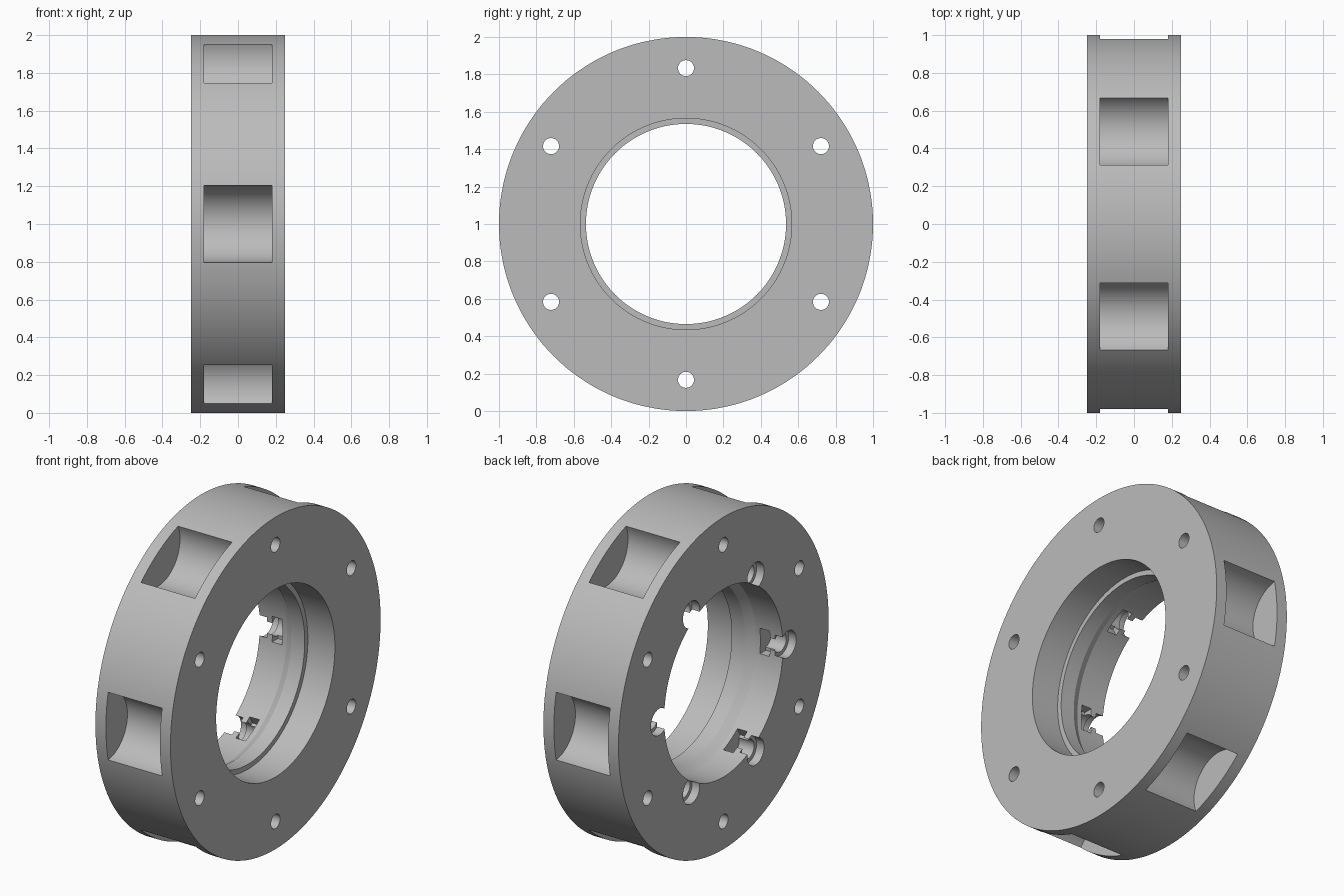
import bpy, bmesh, math
from mathutils import Matrix, Vector

if "Cube" in bpy.data.objects:
    bpy.data.objects.remove(bpy.data.objects["Cube"])

CENTRE = Vector((0, 0, 1))
steel = bpy.data.materials.new("plain grey metal")
steel.diffuse_color = (0.5, 0.5, 0.5, 1)
steel.use_nodes = True
steel.node_tree.nodes["Principled BSDF"].inputs["Base Color"].default_value = steel.diffuse_color


def make_object(name, bm):
    bmesh.ops.recalc_face_normals(bm, faces=bm.faces)
    mesh = bpy.data.meshes.new(name)
    bm.to_mesh(mesh)
    bm.free()
    mesh.materials.append(steel)
    ob = bpy.data.objects.new(name, mesh)
    bpy.context.collection.objects.link(ob)
    return ob


def lathe(name, profile, segments=144):
    """Closed (x, radius) profile turned around the x axis."""
    bm = bmesh.new()
    rings = []
    for i in range(segments):
        a = math.tau * i / segments
        rings.append([bm.verts.new(CENTRE + Vector((x, r * math.cos(a), r * math.sin(a))))
                      for x, r in profile])
    n = len(profile)
    for i in range(segments):
        p, q = rings[i], rings[(i + 1) % segments]
        for j in range(n):
            k = (j + 1) % n
            bm.faces.new((p[j], p[k], q[k], q[j]))
    return make_object(name, bm)


def place(angle, x, radius):
    """Position on a circle around the ring axis; angle 0 is the front."""
    return (Matrix.Translation(CENTRE) @ Matrix.Rotation(math.radians(angle), 4, 'X')
            @ Matrix.Translation((x, -radius, 0)))


def rod(bm, angle, x0, x1, radius, r, segments):
    m = place(angle, (x0 + x1) / 2, radius) @ Matrix.Rotation(math.pi / 2, 4, 'Y')
    bmesh.ops.create_cone(bm, cap_ends=True, segments=segments, radius1=r, radius2=r,
                          depth=x1 - x0, matrix=m)


def block(bm, angle, x0, x1, r0, r1, width):
    m = place(angle, (x0 + x1) / 2, (r0 + r1) / 2) @ Matrix.Diagonal((x1 - x0, r1 - r0, width, 1))
    bmesh.ops.create_cube(bm, size=1, matrix=m)


# ring body with stepped bore and inner lip
body = lathe("ring_body", [(-0.25, 1), (0.25, 1), (0.25, 0.565), (0.07, 0.565),
                           (0.07, 0.535), (-0.02, 0.535), (-0.07, 0.565), (-0.25, 0.565)])

# cutters, grouped so that no group overlaps itself
rim, bolts, heads, necks, slots = (bmesh.new() for _ in range(5))
for i in range(6):
    a = 60 * i
    rod(rim, a, -0.18, 0.18, 1.0, 0.205, 64)          # round pockets in the rim
    rod(bolts, a + 30, -0.4, 0.4, 0.833, 0.043, 32)   # through bolt holes
    rod(heads, a, -0.4, -0.20, 0.612, 0.08, 32)       # counterbores on the left face
    rod(necks, a, -0.4, -0.10, 0.61, 0.058, 32)       # narrower holes behind them
    block(slots, a, -0.165, -0.10, 0.50, 0.615, 0.154)  # slots open to the bore

cutters = []
for name, bm in (("rim_pocket_cutter", rim), ("bolt_hole_cutter", bolts),
                 ("counterbore_cutter", heads), ("neck_cutter", necks), ("slot_cutter", slots)):
    cutter = make_object(name, bm)
    cutter.hide_render = True
    cutters.append(cutter)
    mod = body.modifiers.new(name, 'BOOLEAN')
    mod.operation, mod.solver, mod.object = 'DIFFERENCE', 'EXACT', cutter

# apply the cuts, then smooth the turned surfaces
bpy.ops.object.select_all(action='DESELECT')
body.select_set(True)
bpy.context.view_layer.objects.active = body
for mod in list(body.modifiers):
    bpy.ops.object.modifier_apply(modifier=mod.name)
for cutter in cutters:
    bpy.data.objects.remove(cutter)
bpy.ops.object.shade_smooth_by_angle(angle=math.radians(30))
